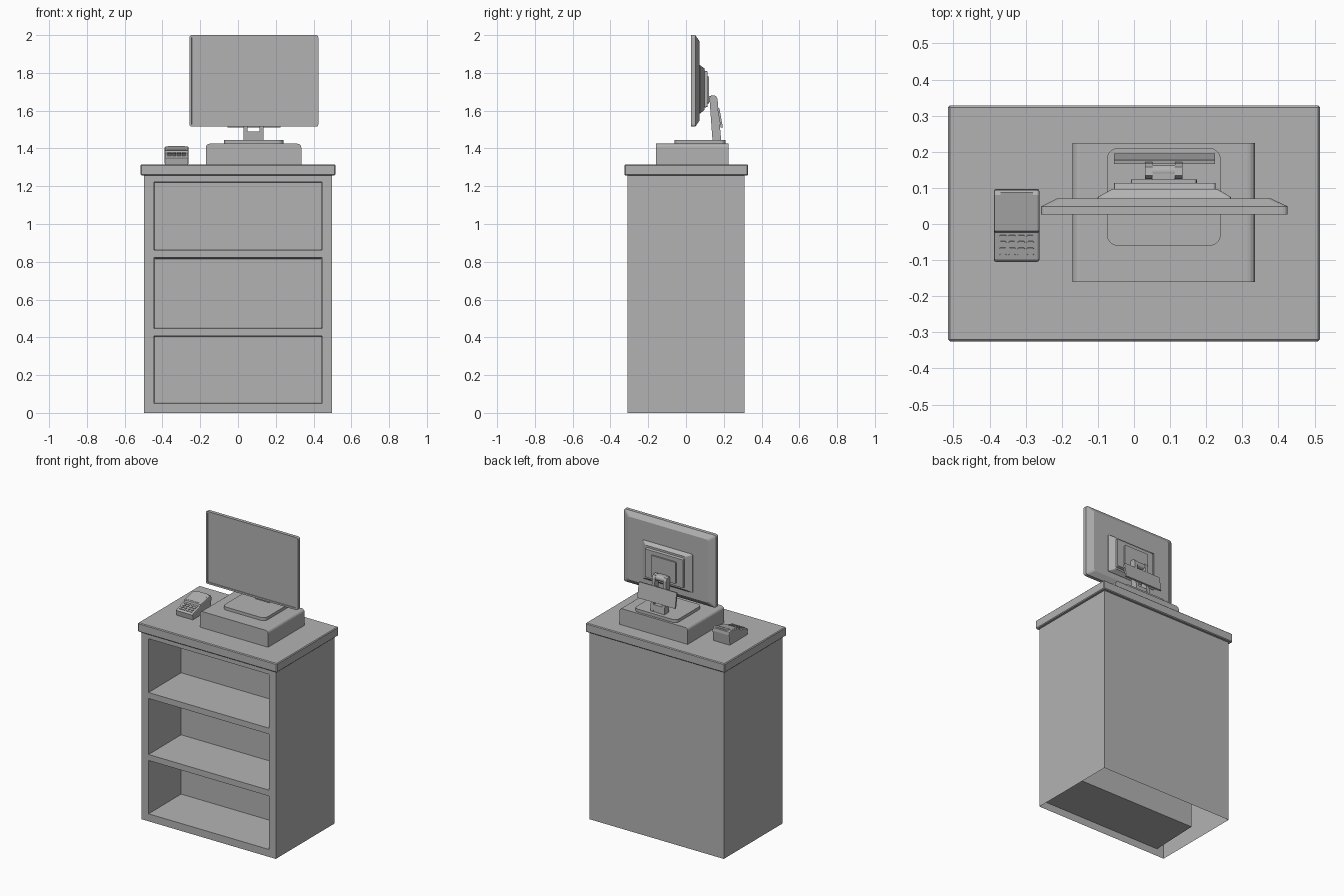
import bpy, bmesh, math
from mathutils import Vector, Matrix

if "Cube" in bpy.data.objects:
    bpy.data.objects.remove(bpy.data.objects["Cube"])

grey = bpy.data.materials.new("plain_grey")
grey.use_nodes = True
grey.diffuse_color = (0.45, 0.45, 0.45, 1)
grey.node_tree.nodes["Principled BSDF"].inputs["Base Color"].default_value = grey.diffuse_color


def finish(bm, name, recalc=True):
    if recalc:
        bmesh.ops.recalc_face_normals(bm, faces=bm.faces[:])
    mesh = bpy.data.meshes.new(name)
    bm.to_mesh(mesh)
    bm.free()
    mesh.materials.append(grey)
    obj = bpy.data.objects.new(name, mesh)
    bpy.context.scene.collection.objects.link(obj)
    return obj


def box_bm(x, y, z):
    bm = bmesh.new()
    size = Vector((x[1] - x[0], y[1] - y[0], z[1] - z[0]))
    mid = Vector((sum(x), sum(y), sum(z))) / 2
    bmesh.ops.create_cube(bm, size=1, matrix=Matrix.LocRotScale(mid, None, size))
    return bm


def bevel(bm, width, segments, rule):
    edges = [e for e in bm.edges if rule(e)]
    bmesh.ops.bevel(bm, geom=edges, offset=width, segments=segments, profile=0.5, affect="EDGES")


def along(axis):
    return lambda e: abs((e.verts[0].co - e.verts[1].co).normalized()[axis]) > 0.99


def loft(name, sections, radius, steps=3):
    """Join rounded x-z rectangles (y, x0, x1, z0, z1) one behind another."""
    bm = bmesh.new()
    rings = []
    for y, x0, x1, z0, z1 in sections:
        ring = []
        corners = ((x1, z1, -1, -1), (x0, z1, 1, -1), (x0, z0, 1, 1), (x1, z0, -1, 1))
        for k, (cx, cz, sx, sz) in enumerate(corners):
            for i in range(steps + 1):
                a = math.pi / 2 * (k + i / steps)
                ring.append(bm.verts.new((cx + radius * (sx + math.cos(a)), y,
                                          cz + radius * (sz + math.sin(a)))))
        rings.append(ring)
    for a, b in zip(rings, rings[1:]):
        for i in range(len(a)):
            j = (i + 1) % len(a)
            bm.faces.new((a[i], a[j], b[j], b[i]))
    front = bm.faces.new(rings[0])
    bm.faces.new(rings[-1])
    bmesh.ops.recalc_face_normals(bm, faces=bm.faces[:])
    return bm, front


def prism_bm(points, x0, x1):
    """Extrude a y-z outline across x."""
    bm = bmesh.new()
    face = bm.faces.new([bm.verts.new((x0, y, z)) for y, z in points])
    out = bmesh.ops.extrude_face_region(bm, geom=[face])
    bmesh.ops.translate(bm, vec=(x1 - x0, 0, 0),
                        verts=[v for v in out["geom"] if isinstance(v, bmesh.types.BMVert)])
    bmesh.ops.recalc_face_normals(bm, faces=bm.faces[:])
    return bm


# Cabinet: a shell open underneath, with three pockets pushed in from the front
shelves = [(0.05, 0.407), (0.447, 0.822), (0.862, 1.222)]
bm = box_bm((-0.497, 0.497), (-0.31, 0.31), (0, 1.26))
cuts = [((0, 0, z), (0, 0, 1)) for pair in shelves for z in pair]
cuts += [((x, 0, 0), (1, 0, 0)) for x in (-0.445, 0.445)]
for point, normal in cuts:
    bmesh.ops.bisect_plane(bm, geom=bm.verts[:] + bm.edges[:] + bm.faces[:],
                           plane_co=point, plane_no=normal)
bmesh.ops.delete(bm, geom=[f for f in bm.faces if f.normal.z < -0.9], context="FACES")
for low, high in shelves:
    mid = Vector((0, -0.31, (low + high) / 2))
    face = min(bm.faces, key=lambda f: (f.calc_center_median() - mid).length)
    out = bmesh.ops.extrude_face_region(bm, geom=[face])
    back = [v for v in out["geom"] if isinstance(v, bmesh.types.BMVert)]
    bmesh.ops.delete(bm, geom=[face], context="FACES_ONLY") if face.is_valid else None
    for v in back:
        v.co.y += 0.335
        v.co.x -= math.copysign(0.006, v.co.x)
        v.co.z -= math.copysign(0.006, v.co.z - mid.z)
finish(bm, "cabinet", recalc=False)

# Counter slab
bm = box_bm((-0.515, 0.515), (-0.325, 0.328), (1.256, 1.316))
bevel(bm, 0.005, 1, lambda e: True)
finish(bm, "countertop")

# Cash drawer with softened long top edges
bm = box_bm((-0.17, 0.335), (-0.16, 0.225), (1.314, 1.425))
bevel(bm, 0.02, 4, lambda e: along(1)(e) and e.verts[0].co.z > 1.4)
finish(bm, "cash_drawer")

# Screen foot
bm = box_bm((-0.075, 0.24), (-0.06, 0.21), (1.424, 1.445))
bevel(bm, 0.03, 5, along(2))
finish(bm, "screen_foot")

# Screen: slab, sloped back and stepped rear housing
bm, front = loft("screen", [
    (0.026, -0.257, 0.425, 1.515, 2.0),
    (0.049, -0.257, 0.425, 1.515, 2.0),
    (0.071, -0.212, 0.378, 1.547, 1.968),
], 0.012)
bmesh.ops.inset_region(bm, faces=[front], thickness=0.012)
bmesh.ops.inset_region(bm, faces=[front], thickness=0.001, depth=-0.003)
finish(bm, "screen")
bm, front = loft("rear_housing", [
    (0.068, -0.102, 0.27, 1.582, 1.842),
    (0.075, -0.1, 0.268, 1.585, 1.84),
    (0.097, -0.06, 0.23, 1.603, 1.825),
    (0.097, -0.056, 0.226, 1.615, 1.812),
    (0.113, -0.056, 0.226, 1.62, 1.808),
    (0.113, -0.008, 0.174, 1.638, 1.782),
    (0.123, -0.008, 0.174, 1.638, 1.782),
], 0.006, 2)
finish(bm, "rear_housing")

# Stand: two side arms, a solid lower neck and a pivot
arm = [(0.14, 1.445), (0.186, 1.445), (0.167, 1.66), (0.158, 1.678), (0.135, 1.682), (0.124, 1.668)]
for side, x in (("left", 0.113), ("right", 0.03)):
    finish(prism_bm(arm, x, x + 0.021), side + "_stand_arm")
neck = [(0.141, 1.445), (0.184, 1.445), (0.18, 1.49), (0.138, 1.49)]
finish(prism_bm(neck, 0.04, 0.12), "stand_neck")
bm = bmesh.new()
bmesh.ops.create_cone(bm, cap_ends=True, segments=20, radius1=0.019, radius2=0.019, depth=0.09,
                      matrix=Matrix.Translation((0.082, 0.145, 1.66)) @ Matrix.Rotation(math.pi / 2, 4, "Y"))
finish(bm, "stand_pivot")
finish(box_bm((0.05, 0.114), (0.12, 0.145), (1.645, 1.678)), "pivot_mount")

# Tilted plate behind the stand
bar = [(0.166, 1.61), (0.177, 1.612), (0.195, 1.512), (0.184, 1.51)]
bm = prism_bm(bar, -0.055, 0.225)
finish(bm, "rear_plate")

# Card terminal: wedge body with a raised display end
body = [(-0.1, 1.315), (-0.105, 1.35), (-0.098, 1.358), (-0.024, 1.377), (-0.02, 1.388),
        (0.08, 1.41), (0.094, 1.405), (0.097, 1.385), (0.088, 1.315)]
bm = prism_bm(body, -0.388, -0.262)
bevel(bm, 0.006, 2, lambda e: len(e.link_faces) == 2 and not along(0)(e))
finish(bm, "card_terminal")

# Display plate and paper slot follow the upper slope
rise = math.atan2(0.022, 0.1)
tilt = Matrix.Rotation(rise, 4, "X")
for name, y, length, width in (("terminal_display", 0.025, 0.07, 0.1), ("paper_slot", 0.083, 0.012, 0.09)):
    bm = bmesh.new()
    z = min(1.388 + (y + 0.02) * math.tan(rise), 1.409)
    place = Matrix.Translation((-0.325, y, z)) @ tilt @ Matrix.Diagonal((width, length, 0.003, 1))
    bmesh.ops.create_cube(bm, size=1, matrix=place)
    finish(bm, name)

# Keypad, four by four
bm = bmesh.new()
slope = math.atan2(0.019, 0.074)
for row in range(4):
    for col in range(4):
        y = -0.088 + row * 0.0175
        spot = Vector((-0.363 + col * 0.0253, y, 1.358 + (y + 0.098) * math.tan(slope)))
        place = Matrix.LocRotScale(spot, Matrix.Rotation(slope, 3, "X"), Vector((0.02, 0.011, 0.008)))
        bmesh.ops.create_cube(bm, size=1, matrix=place)
bevel(bm, 0.003, 1, lambda e: along(2)(e) or abs((e.verts[0].co - e.verts[1].co).normalized().z) > 0.9)
finish(bm, "keypad")
